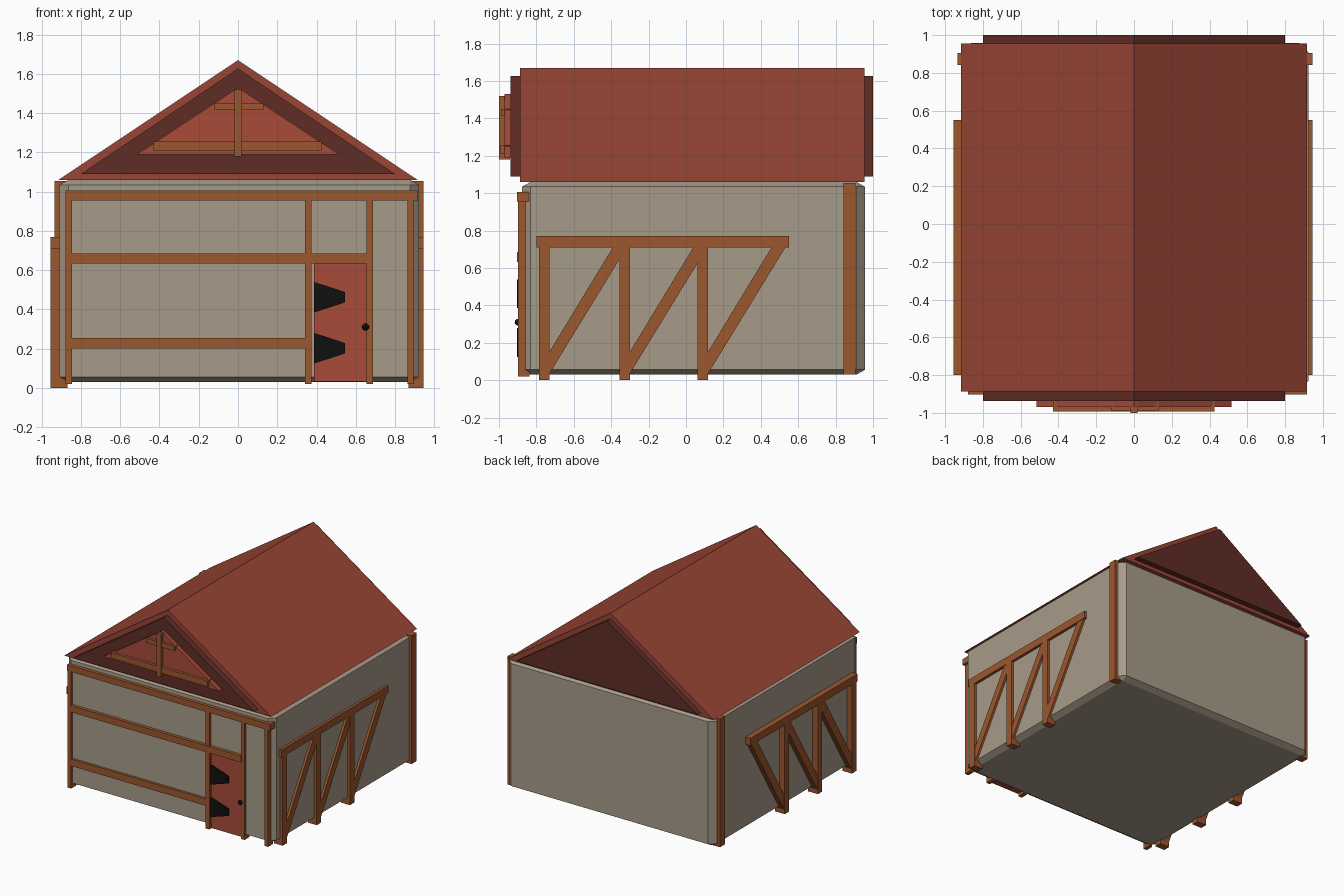
import bpy, bmesh
from mathutils import Vector

if "Cube" in bpy.data.objects:
    bpy.data.objects.remove(bpy.data.objects["Cube"])


def material(name, rgb):
    m = bpy.data.materials.new(name)
    m.diffuse_color = (*rgb, 1)
    m.use_nodes = True
    m.node_tree.nodes["Principled BSDF"].inputs["Base Color"].default_value = m.diffuse_color
    return m


PLASTER = material("plaster", (0.39, 0.33, 0.25))
ROOF = material("roof_red", (0.31, 0.058, 0.035))
DOOR = material("door_red", (0.39, 0.07, 0.042))
DARK = material("dark_trim", (0.115, 0.026, 0.018))
WOOD = material("wood", (0.33, 0.095, 0.028))
IRON = material("iron", (0.005, 0.005, 0.005))


def finish(name, bm, mat):
    bmesh.ops.recalc_face_normals(bm, faces=bm.faces)
    me = bpy.data.meshes.new(name)
    bm.to_mesh(me)
    bm.free()
    me.materials.append(mat)
    ob = bpy.data.objects.new(name, me)
    bpy.context.collection.objects.link(ob)
    return ob


def box(name, x, y, z, mat, bevel=0):
    """Box from (min, max) ranges; bevel is a share of each half size."""
    bm = bmesh.new()
    bmesh.ops.create_cube(bm, size=2)
    if bevel:
        bmesh.ops.bevel(bm, geom=bm.edges[:], offset=bevel, segments=1,
                        affect='EDGES', profile=0.5)
    for v in bm.verts:
        v.co = Vector([(a + b) / 2 + c * (b - a) / 2
                       for c, (a, b) in zip(v.co, (x, y, z))])
    return finish(name, bm, mat)


def prism(name, profile, axis, lo, hi, mat):
    """Extrude a 2D profile along x (profile is y,z) or y (profile is x,z)."""
    bm = bmesh.new()
    to3d = (lambda p: (lo, *p)) if axis == 'x' else (lambda p: (p[0], lo, p[1]))
    face = bm.faces.new([bm.verts.new(to3d(p)) for p in profile])
    ext = bmesh.ops.extrude_face_region(bm, geom=[face])
    move = (hi - lo, 0, 0) if axis == 'x' else (0, hi - lo, 0)
    bmesh.ops.translate(bm, vec=move,
                        verts=[g for g in ext["geom"] if isinstance(g, bmesh.types.BMVert)])
    return finish(name, bm, mat)


def gable(name, half, z0, z1, y0, y1, mat):
    return prism(name, [(-half, z0), (half, z0), (0, z1)], 'y', y0, y1, mat)


# House body with chamfered edges
box("walls", (-0.91, 0.923), (-0.877, 0.957), (0.03, 1.06), PLASTER, 0.05)

# Roof, recessed dark gables and red gable panel
gable("roof", 0.915, 1.06, 1.67, -0.887, 0.955, ROOF)
gable("gable_trim", 0.80, 1.09, 1.627, -0.937, 1.0, DARK)
gable("gable_panel", 0.515, 1.19, 1.53, -0.97, -0.90, DOOR)

# Gable timbers
box("gable_post", (-0.018, 0.018), (-1.0, -0.94), (1.18, 1.52), WOOD)
box("gable_upper_bar", (-0.12, 0.13), (-0.99, -0.94), (1.415, 1.45), WOOD)
box("gable_lower_bar", (-0.43, 0.425), (-0.992, -0.94), (1.21, 1.255), WOOD)

# Front timbers
for i, (a, b) in enumerate([(-0.878, -0.847), (0.342, 0.375),
                            (0.655, 0.687), (0.863, 0.895)]):
    box(f"front_post_{i}", (a, b), (-0.898, -0.836), (0.02, 0.957), WOOD)
box("front_top_beam", (-0.878, 0.916), (-0.903, -0.834), (0.955, 1.005), WOOD)
box("front_middle_beam", (-0.85, 0.66), (-0.903, -0.85), (0.633, 0.685), WOOD)
box("front_lower_beam", (-0.85, 0.345), (-0.896, -0.85), (0.20, 0.255), WOOD)

# Door, strap hinges and knob
box("door", (0.388, 0.66), (-0.89, -0.85), (0.033, 0.64), DOOR)
for i, z in enumerate((0.202, 0.462)):
    prism(f"hinge_{i}", [(0.39, z - 0.077), (0.505, z - 0.04), (0.545, z - 0.026),
                         (0.545, z + 0.026), (0.505, z + 0.04), (0.39, z + 0.077)],
          'y', -0.903, -0.87, IRON)
bm = bmesh.new()
bmesh.ops.create_uvsphere(bm, u_segments=8, v_segments=6, radius=0.018)
bmesh.ops.translate(bm, verts=bm.verts, vec=(0.65, -0.898, 0.31))
finish("door_knob", bm, IRON)

# Side timbers on both walls
for side, inner, outer, corner in (("right", 0.868, 0.945, 0.944),
                                   ("left", -0.87, -0.955, -0.934)):
    lo, hi = sorted((inner, outer))
    box(f"{side}_rail", (lo, hi), (-0.80, 0.55), (0.71, 0.77), WOOD)
    for i, y in enumerate((-0.73, -0.30, 0.118)):
        box(f"{side}_post_{i}", (lo, hi), (y - 0.056, y), (0.0, 0.715), WOOD)
        prism(f"{side}_brace_{i}",
              [(y, 0.035), (y + 0.415, 0.712), (y + 0.34, 0.712), (y, 0.152)],
              'x', lo + 0.004, hi - 0.004, WOOD)
    lo, hi = sorted((inner, corner))
    box(f"{side}_corner_post", (lo, hi), (0.842, 0.905), (0.03, 1.055), WOOD)
